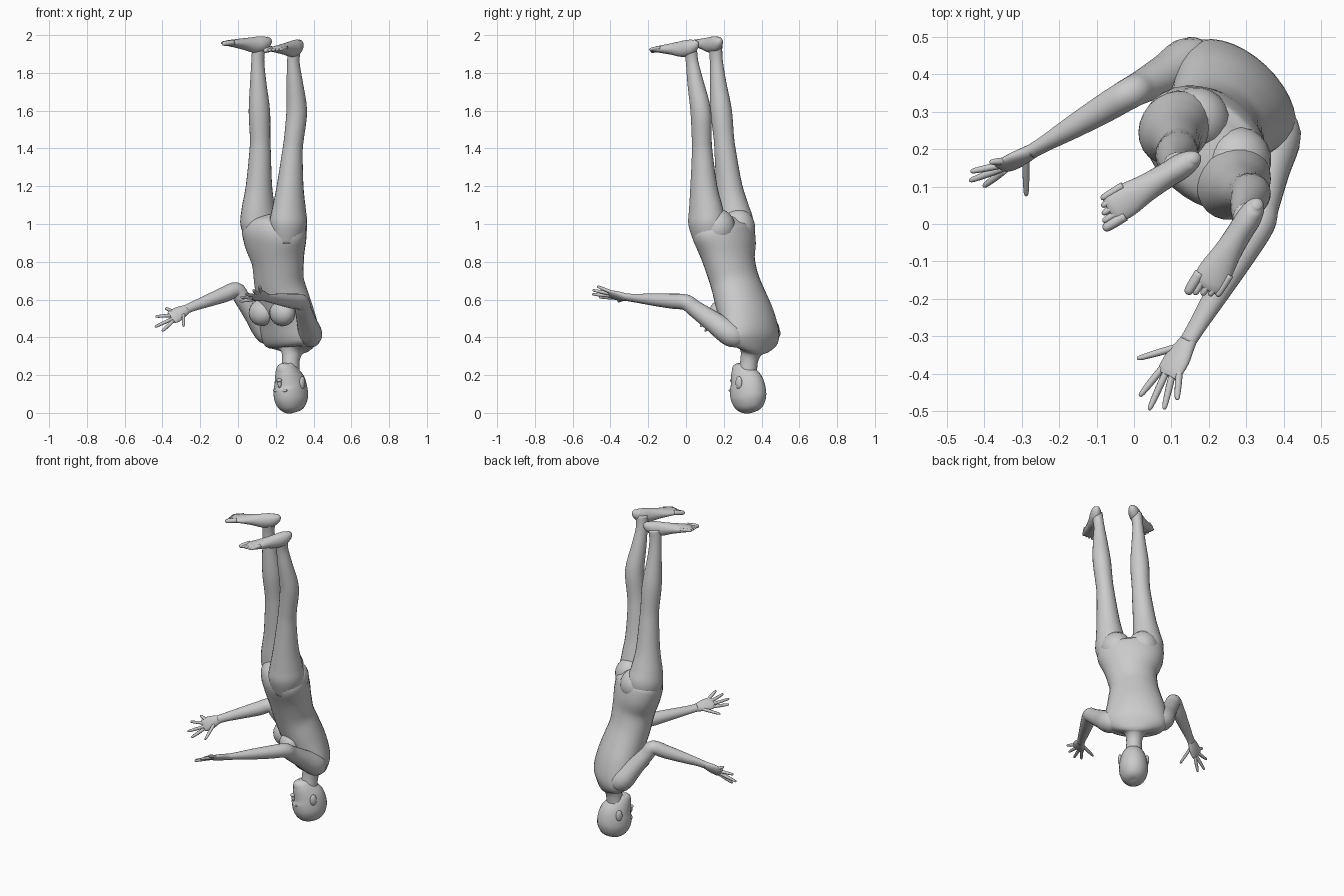
import bpy, bmesh, math
from mathutils import Vector, Matrix

SIDE = Vector((0.73, -0.68, 0))      # body's lateral axis
HEAD_SIDE = Vector((0.8, -0.6, 0))   # head is turned slightly more to the front
HEAD_FWD = Vector((-0.6, -0.8, 0))


def finish(name, bm):
    bmesh.ops.recalc_face_normals(bm, faces=bm.faces)
    for f in bm.faces:
        f.smooth = True
    me = bpy.data.meshes.new(name)
    bm.to_mesh(me)
    bm.free()
    ob = bpy.data.objects.new(name, me)
    bpy.context.collection.objects.link(ob)
    return ob


def spline(a, b, c, d, t):
    return 0.5 * (2*b + (c-a)*t + (2*a-5*b+4*c-d)*t*t + (3*b-a-3*c+d)*t**3)


def tube(bm, rings, side, steps=4, segs=20):
    """Smooth loft; each ring is x, y, z, half width along side, half depth."""
    n, fine = len(rings), []
    for i in range(n - 1):
        q = [rings[max(0, min(n-1, i+k))] for k in (-1, 0, 1, 2)]
        for s in range(steps):
            fine.append([spline(*c, s/steps) for c in zip(*q)])
    fine.append(list(rings[-1]))
    loops = []
    for i, r in enumerate(fine):
        t = Vector(fine[min(i+1, len(fine)-1)][:3]) - Vector(fine[max(i-1, 0)][:3])
        t.normalize()
        u = (Vector(side) - t*t.dot(Vector(side))).normalized()
        v = t.cross(u)
        loops.append([bm.verts.new(Vector(r[:3]) + u*(max(r[3], .002)*math.cos(a)) + v*(max(r[4], .002)*math.sin(a)))
                      for a in [2*math.pi*k/segs for k in range(segs)]])
    for p, q in zip(loops, loops[1:]):
        for k in range(segs):
            bm.faces.new((p[k], p[(k+1) % segs], q[(k+1) % segs], q[k]))
    bm.faces.new(loops[0])
    bm.faces.new(loops[-1])


def blob(bm, center, radii, side=SIDE):
    """Ellipsoid with radii along side, depth and up."""
    s = Vector(side).normalized()
    d = Vector((0, 0, 1)).cross(s)
    rot = Matrix((s, d, (0, 0, 1))).transposed().to_4x4()
    bmesh.ops.create_uvsphere(bm, u_segments=20, v_segments=12, radius=1,
                              matrix=Matrix.Translation(center) @ rot @ Matrix.Diagonal((*radii, 1)))


# torso with neck, chest and buttocks
bm = bmesh.new()
tube(bm, [(.275, .325, .20, .05, .05), (.28, .335, .28, .046, .048), (.285, .345, .325, .065, .06),
          (.288, .35, .35, .15, .08), (.28, .345, .40, .185, .11), (.26, .325, .50, .175, .12),
          (.238, .29, .60, .157, .122), (.217, .257, .70, .142, .12), (.21, .23, .80, .15, .125),
          (.197, .212, .90, .185, .135), (.19, .192, .98, .19, .13), (.19, .19, 1.03, .12, .09),
          (.19, .19, 1.05, .04, .03)], SIDE, segs=32)
for c in ((.165, .275, .98), (.275, .17, .98)):
    blob(bm, c, (.092, .092, .10))
for c in ((.125, .285, .53), (.235, .19, .53)):
    blob(bm, c, (.075, .06, .07))
finish("torso", bm)

# head: skull, jaw, brow, nose, lips and ears
bm = bmesh.new()
tube(bm, [(.285, .337, 0, .012, .014), (.284, .336, .008, .040, .048), (.283, .334, .03, .066, .078),
          (.281, .331, .07, .082, .098), (.279, .328, .11, .084, .103), (.274, .321, .155, .078, .097),
          (.262, .306, .195, .067, .078), (.249, .29, .23, .052, .058), (.241, .279, .25, .036, .040),
          (.239, .276, .262, .012, .014)], HEAD_SIDE, segs=28)
hc = Vector((.28, .33, 0))
for along, up, r in ((.093, .118, (.048, .012, .010)), (.098, .155, (.010, .014, .024)),
                     (.104, .172, (.015, .014, .010)), (.088, .203, (.024, .012, .009)),
                     (.078, .244, (.022, .016, .014))):
    blob(bm, hc + HEAD_FWD*along + Vector((0, 0, up)), r, HEAD_SIDE)
for s in (-1, 1):
    blob(bm, hc + HEAD_SIDE*(s*.079) + HEAD_FWD*.004 + Vector((0, 0, .16)), (.012, .020, .034), HEAD_SIDE)
finish("head", bm)

# legs, from hip up to ankle
legs = {
    "right_leg": [(.125, .25, .90, .07, .08), (.112, .257, 1.0, .093, .105), (.108, .245, 1.08, .084, .095),
                  (.111, .228, 1.2, .068, .072), (.117, .208, 1.38, .056, .058), (.117, .20, 1.46, .053, .055),
                  (.113, .186, 1.6, .055, .058), (.107, .17, 1.75, .042, .044), (.105, .16, 1.87, .032, .036),
                  (.112, .155, 1.95, .034, .04)],
    "left_leg": [(.26, .12, .90, .07, .08), (.266, .112, 1.0, .093, .105), (.27, .105, 1.08, .084, .095),
                 (.276, .094, 1.2, .068, .074), (.288, .086, 1.38, .053, .056), (.297, .083, 1.46, .051, .054),
                 (.311, .078, 1.6, .053, .056), (.3, .05, 1.75, .042, .044), (.293, .032, 1.86, .031, .035),
                 (.3, .022, 1.94, .033, .038)],
}
for name, rings in legs.items():
    bm = bmesh.new()
    tube(bm, rings, SIDE, segs=24)
    finish(name, bm)


# feet, soles facing up
def foot(name, heel, toe, inner):
    heel, toe = Vector(heel), Vector(toe)
    d = toe - heel
    lat = d.cross(Vector((0, 0, 1))).normalized() * inner   # towards the big toe
    rings = []
    for t, w, h in ((.0, .012, .014), (.04, .026, .03), (.15, .034, .042), (.3, .034, .042),
                    (.5, .037, .031), (.7, .045, .021), (.82, .043, .015), (.87, .034, .009)):
        c = heel + d*t
        rings.append((c.x, c.y, c.z - max(h, .016), w, h))
    bm = bmesh.new()
    tube(bm, rings, lat)
    for k in range(5):
        off, r = lat*(.034 - .018*k), (.014 if k == 0 else .0095)
        tip = 1.0 - .03*k
        pts = [heel + d*t + off - Vector((0, 0, .014)) for t in (tip-.22, tip-.1, tip-.02, tip)]
        tube(bm, [(*p, r*f, r*f) for p, f in zip(pts, (1, 1, .8, .2))], lat, 3, 10)
    finish(name, bm)


foot("right_foot", (.165, .178, 2.0), (-.10, .015, 1.968), 1 if Vector((-.26, -.16, 0)).cross(Vector((0, 0, 1))).dot(SIDE) > 0 else -1)
foot("left_foot", (.33, .055, 1.985), (.17, -.205, 1.93), -1 if Vector((-.16, -.26, 0)).cross(Vector((0, 0, 1))).dot(SIDE) > 0 else 1)


# arms and hands
def arm(prefix, shoulder, elbow, wrist, knuckle, tips, thumb):
    root, s, e, w, k = (Vector(p) for p in (*shoulder, elbow, wrist, knuckle))
    spread = (Vector(tips[0]) - Vector(tips[-1])).normalized()   # little finger to index
    pts = [(root, .045, .05), (s, .064, .066), (s.lerp(e, .4), .052, .056), (s.lerp(e, .8), .043, .045),
           (e, .042, .042), (e.lerp(w, .25), .041, .039), (e.lerp(w, .6), .033, .031), (e.lerp(w, .9), .026, .021),
           (w.lerp(k, .15), .024, .018)]
    bm = bmesh.new()
    tube(bm, [(*p, a, b) for p, a, b in pts], spread)
    finish(prefix + "_arm", bm)
    bm = bmesh.new()
    tube(bm, [(*w.lerp(k, t), a, b) for t, a, b in ((-.15, .02, .015), (.2, .027, .018), (.6, .038, .017),
                                                   (.95, .039, .013), (1.1, .034, .008))], spread)
    fingers = [(k + spread*(.030 - .020*i), Vector(t)) for i, t in enumerate(tips)]
    fingers.append((w.lerp(k, .3) + spread*.016, Vector(thumb)))
    for base, tip in fingers:
        tube(bm, [(*base.lerp(tip, t), r, r) for t, r in ((-.1, .009), (.4, .0095), (.85, .0075), (.97, .005), (1, .002))],
             (tip - base).orthogonal(), 3, 10)
    finish(prefix + "_hand", bm)


arm("right", ((.215, .40, .41), (.155, .435, .425)), (-.01, .35, .65), (-.262, .2, .555), (-.345, .155, .508),
    [(-.402, .1, .432), (-.44, .115, .455), (-.437, .14, .51), (-.385, .165, .555)], (-.288, .075, .458))
arm("left", ((.36, .29, .40), (.382, .24, .415)), (.335, 0, .585), (.152, -.30, .61), (.095, -.395, .625),
    [(.015, -.46, .612), (.04, -.497, .628), (.08, -.495, .65), (.115, -.47, .67)], (.008, -.36, .59))
